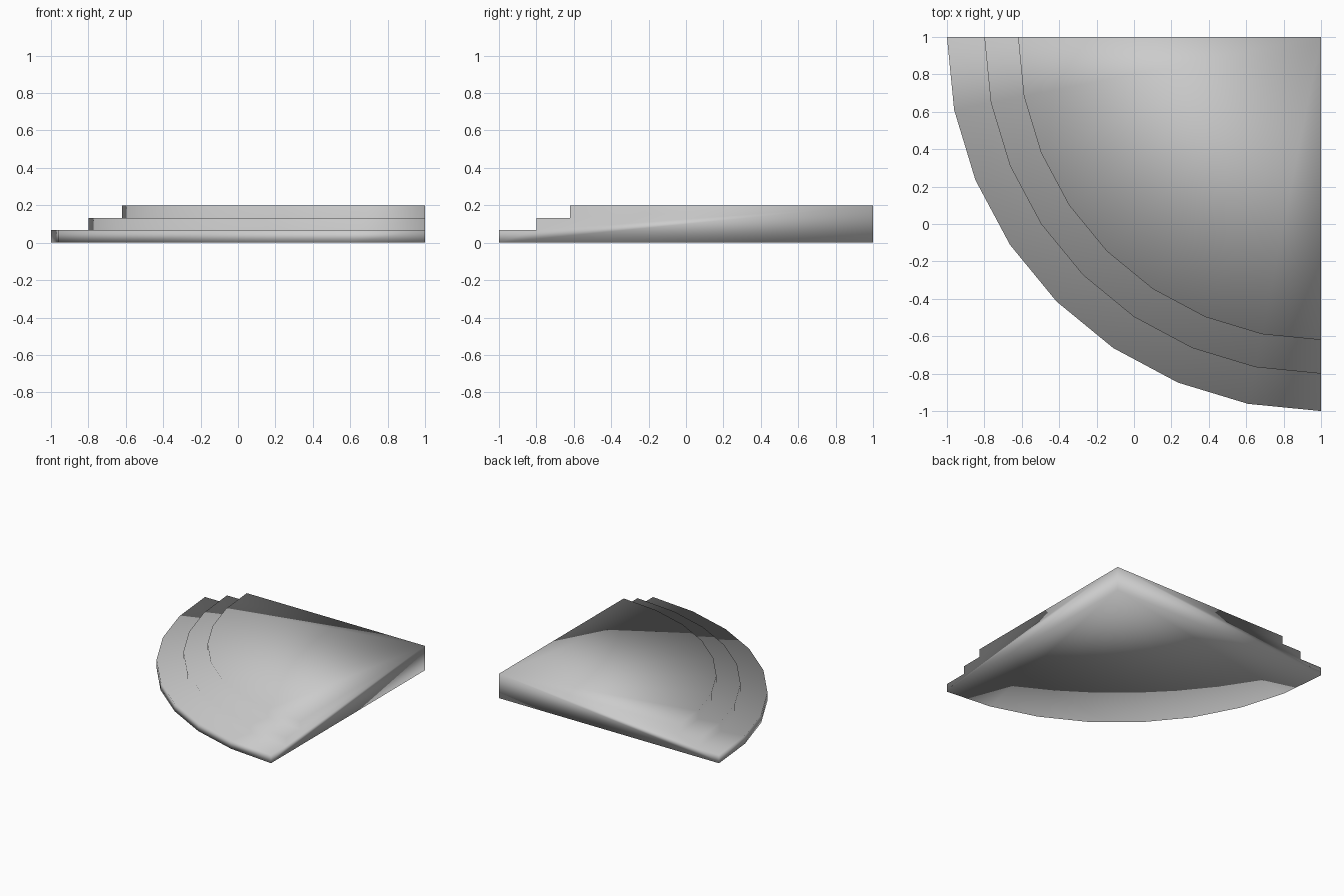
import bpy
import bmesh
import math

default_cube = bpy.data.objects.get("Cube")
if default_cube:
    bpy.data.objects.remove(default_cube, do_unlink=True)

SEGMENTS = 8
HEIGHT = 0.2
RADII = (2.0, 1.8, 1.62)   # lowest step first
CORNER = (1.0, 1.0)        # where the two straight walls meet


def make_material(name, colour):
    mat = bpy.data.materials.new(name)
    mat.use_nodes = True
    mat.diffuse_color = colour
    mat.node_tree.nodes["Principled BSDF"].inputs["Base Color"].default_value = colour
    return mat


# Stepped outline from the bottom outer edge up to the top inner edge
rise = HEIGHT / len(RADII)
outline = []
for i, radius in enumerate(RADII):
    outline += [(radius, i * rise), (radius, (i + 1) * rise)]

# Sections around the corner, all sharing the two corner vertices
bm = bmesh.new()
bottom_corner = bm.verts.new((*CORNER, 0))
top_corner = bm.verts.new((*CORNER, HEIGHT))
sections = []
for s in range(SEGMENTS + 1):
    angle = math.pi + s * math.pi / 2 / SEGMENTS
    ring = [bm.verts.new((CORNER[0] + r * math.cos(angle),
                          CORNER[1] + r * math.sin(angle), z))
            for r, z in outline]
    sections.append([bottom_corner, *ring, top_corner])

# Risers and treads, with fans of triangles for the top and the underside
for a, b in zip(sections, sections[1:]):
    for j in range(len(a) - 1):
        corners = dict.fromkeys((a[j], b[j], b[j + 1], a[j + 1]))
        bm.faces.new(list(corners))

# Straight walls at the back and the side
bm.faces.new(sections[0])
bm.faces.new(sections[-1])
bmesh.ops.recalc_face_normals(bm, faces=bm.faces)
for face in bm.faces:
    face.smooth = True

mesh = bpy.data.meshes.new("corner_steps")
bm.to_mesh(mesh)
bm.free()
mesh.materials.append(make_material("light_grey", (0.6, 0.6, 0.6, 1)))
steps = bpy.data.objects.new("corner_steps", mesh)
bpy.context.collection.objects.link(steps)
